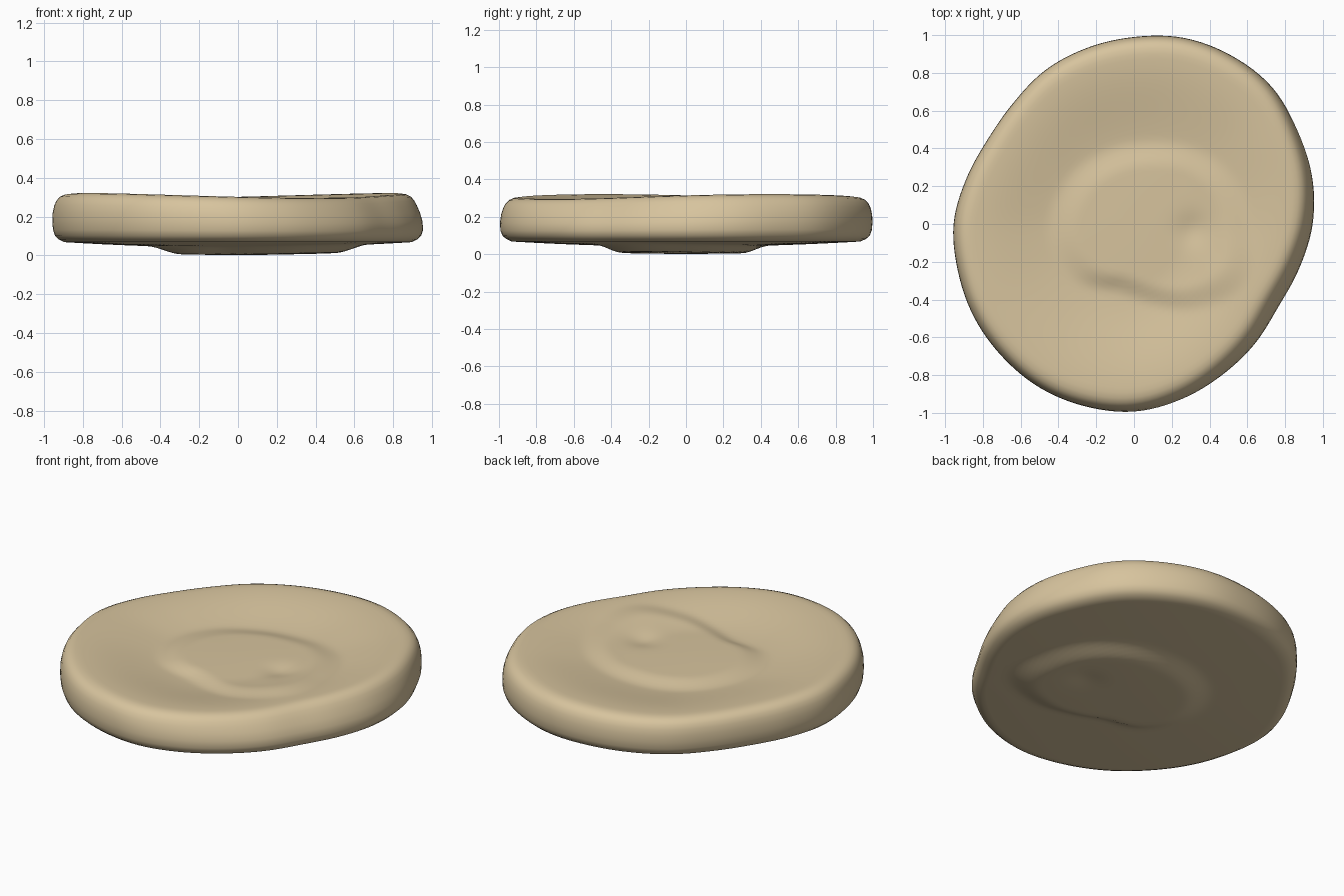
import bpy, bmesh
from math import sin, cos, pi, atan2, hypot, exp, radians

cube = bpy.data.objects.get("Cube")
if cube:
    bpy.data.objects.remove(cube, do_unlink=True)

# Radii at even angle steps, counter-clockwise from +x
OUTLINE = [.95, .98, 1.0, 1.03, 1.03, 1.02, .99, .965, .94, .905, .895, .92,
           .955, .965, .98, .99, 1.0, 1.0, .995, .965, .93, .905, .885, .91]
MOUND = [.50, .47, .44, .42, .44, .48, .50, .46, .35, .37, .46, .55]
MOUND_X, MOUND_Y = .10, -.03
# Rounded edge: (fraction of outline radius, height share from underside to rim)
EDGE = [(.935, 0), (.965, .05), (.985, .12), (.996, .24), (1.0, .42), (.998, .6),
        (.99, .75), (.978, .86), (.96, .94), (.935, .985), (.905, 1.0)]
SEGMENTS, RINGS = 144, 32


def radius_at(table, angle):
    """Smooth closed curve through the radii."""
    n = len(table)
    t = angle / (2 * pi) * n
    i = int(t // 1)
    t -= i
    a, b, c, d = (table[(i + k) % n] for k in (-1, 0, 1, 2))
    return b + .5 * t * (c - a + t * (2*a - 5*b + 4*c - d + t * (3*(b - c) + d - a)))


def smooth(v):
    v = min(1, max(0, v))
    return v * v * (3 - 2 * v)


def mound(x, y):
    dx, dy = x - MOUND_X, y - MOUND_Y
    share = hypot(dx, dy) / radius_at(MOUND, atan2(dy, dx) % (2 * pi))
    return smooth((1.14 - share) / .36)


def dimple(x, y):
    return exp(-((x - .32) ** 2 + (y + .03) ** 2) / .008)


def rim_height(angle):
    return .308 + .013 * cos(2 * (angle - radians(30)))


def top_height(x, y, f, angle):
    dish = .075 * smooth((.92 - f) / .6)
    rim = .308 + (rim_height(angle) - .308) * smooth(f)
    return rim - dish + .03 * mound(x, y) - .015 * dimple(x, y)


def under_height(x, y, f):
    return .04 + .032 * f * f - .038 * mound(x, y) + .012 * dimple(x, y)


def place(f, angle, side, share=0):
    r = radius_at(OUTLINE, angle) * f
    x, y = r * cos(angle), r * sin(angle)
    if side == "under":
        return x, y, under_height(x, y, f)
    if side == "top":
        z = top_height(x, y, f, angle)
    else:
        low = under_height(x, y, f)
        z = low + (rim_height(angle) - low) * share
    # The wall leans inward on the front left
    lean = .05 * max(0, cos(angle + radians(30))) ** 2 * smooth((z - .12) / .18) * f
    return x - lean * cos(angle), y - lean * sin(angle), z


# Dished disc with a central mound on both faces
bm = bmesh.new()
levels = [(.935 * k / RINGS, "under", 0) for k in range(1, RINGS)]
levels += [(f, "edge", share) for f, share in EDGE]
levels += [(.905 * k / RINGS, "top", 0) for k in range(RINGS - 1, 0, -1)]
loops = [[bm.verts.new(place(f, 2 * pi * s / SEGMENTS, side, share))
          for s in range(SEGMENTS)] for f, side, share in levels]
under_centre = bm.verts.new(place(0, 0, "under"))
top_centre = bm.verts.new(place(0, 0, "top"))
for s in range(SEGMENTS):
    n = (s + 1) % SEGMENTS
    for lower, upper in zip(loops, loops[1:]):
        bm.faces.new((lower[s], lower[n], upper[n], upper[s]))
    bm.faces.new((under_centre, loops[0][n], loops[0][s]))
    bm.faces.new((top_centre, loops[-1][s], loops[-1][n]))
bmesh.ops.recalc_face_normals(bm, faces=bm.faces)
mesh = bpy.data.meshes.new("dished_disc")
bm.to_mesh(mesh)
bm.free()
disc = bpy.data.objects.new("dished_disc", mesh)
bpy.context.collection.objects.link(disc)
mesh.shade_smooth()

# Sandy colour
sand = bpy.data.materials.new("sand")
sand.use_nodes = True
colour = (.68, .55, .34, 1)
sand.diffuse_color = colour
shader = sand.node_tree.nodes["Principled BSDF"]
shader.inputs["Base Color"].default_value = colour
shader.inputs["Roughness"].default_value = .8
mesh.materials.append(sand)
